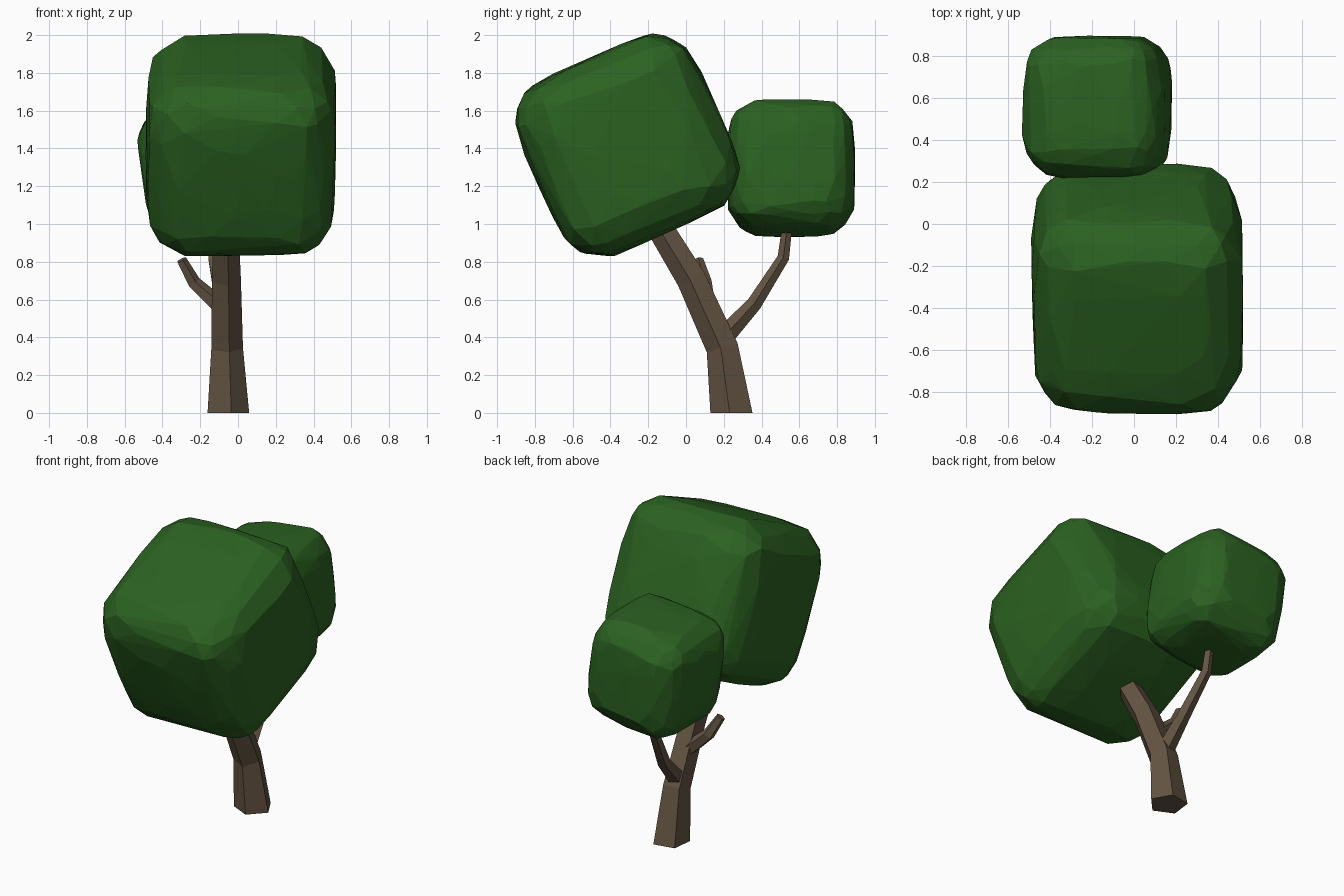
import bpy, bmesh, math, random
from mathutils import Vector, Matrix

cube = bpy.data.objects.get("Cube")
if cube:
    bpy.data.objects.remove(cube, do_unlink=True)


def make_material(name, color):
    mat = bpy.data.materials.new(name)
    mat.use_nodes = True
    mat.diffuse_color = color
    mat.node_tree.nodes["Principled BSDF"].inputs["Base Color"].default_value = color
    return mat


leaf_green = make_material("leaf green", (0.024, 0.12, 0.015, 1))
bark_brown = make_material("bark brown", (0.127, 0.09, 0.056, 1))


def add_object(name, bm, mat):
    bmesh.ops.recalc_face_normals(bm, faces=bm.faces)
    mesh = bpy.data.meshes.new(name)
    bm.to_mesh(mesh)
    bm.free()
    mesh.materials.append(mat)
    obj = bpy.data.objects.new(name, mesh)
    bpy.context.collection.objects.link(obj)
    return obj


def limb(name, points, radii, sides, spin=0.0, flat_base=False):
    """Faceted tube whose rings are turned to follow the path."""
    bm = bmesh.new()
    pts = [Vector(p) for p in points]
    rings = []
    for i, (p, r) in enumerate(zip(pts, radii)):
        before = (p - pts[max(i - 1, 0)]).normalized()
        after = (pts[min(i + 1, len(pts) - 1)] - p).normalized()
        up = Vector((0, 0, 1))
        direction = up if flat_base and i == 0 else before + after
        turn = up.rotation_difference(direction)
        ring = []
        for k in range(sides):
            a = spin + math.tau * k / sides
            ring.append(bm.verts.new(p + turn @ Vector((r * math.cos(a), r * math.sin(a), 0))))
        rings.append(ring)
    for low, high in zip(rings, rings[1:]):
        for k in range(sides):
            n = (k + 1) % sides
            bm.faces.new((low[k], low[n], high[n], high[k]))
    bm.faces.new(rings[0][::-1])
    bm.faces.new(rings[-1])
    return add_object(name, bm, bark_brown)


def foliage(name, center, half, tilt, axis, core, seed):
    """Block with wide rounded edges and irregular flat facets."""
    rng = random.Random(seed)
    bm = bmesh.new()
    bmesh.ops.create_cube(bm, size=2)
    bmesh.ops.subdivide_edges(bm, edges=bm.edges, cuts=5, use_grid_fill=True)
    for v in bm.verts:
        p = v.co + Vector([rng.uniform(-0.1, 0.1) for _ in range(3)])
        inner = Vector([max(-core, min(core, c)) for c in p])
        v.co = inner + (p - inner).normalized() * (1 - core)
        v.co *= rng.uniform(0.985, 1.01)
    # Keep only the outer skin, so the facets become uneven
    bmesh.ops.delete(bm, geom=bm.faces[:] + bm.edges[:], context='EDGES_FACES')
    bmesh.ops.convex_hull(bm, input=bm.verts[:])
    bmesh.ops.delete(bm, geom=[v for v in bm.verts if not v.link_faces], context='VERTS')
    bm.transform(Matrix.Translation(center) @ Matrix.Rotation(math.radians(tilt), 4, axis)
                 @ Matrix.Diagonal((*half, 1)))
    return add_object(name, bm, leaf_green)


# Leaning trunk and its two side branches
limb("trunk", [(-0.058, 0.245, 0), (-0.063, 0.195, 0.345), (-0.066, 0.03, 0.71), (-0.07, -0.16, 1.02)],
     [0.118, 0.09, 0.082, 0.072], 5, spin=math.radians(-7), flat_base=True)
limb("back_branch", [(-0.07, 0.17, 0.37), (-0.085, 0.36, 0.575), (-0.13, 0.515, 0.82), (-0.14, 0.54, 1.02)],
     [0.06, 0.042, 0.033, 0.027], 5)
limb("side_branch", [(-0.07, 0.11, 0.54), (-0.235, 0.1, 0.69), (-0.3, 0.065, 0.81)],
     [0.05, 0.038, 0.028], 5)

# Foliage blocks
foliage("large_foliage", (0.018, -0.31, 1.415), (0.502, 0.514, 0.506), 24, 'X', 0.5, seed=3)
foliage("small_foliage", (-0.172, 0.555, 1.297), (0.337, 0.337, 0.347), -8, 'Y', 0.46, seed=8)
